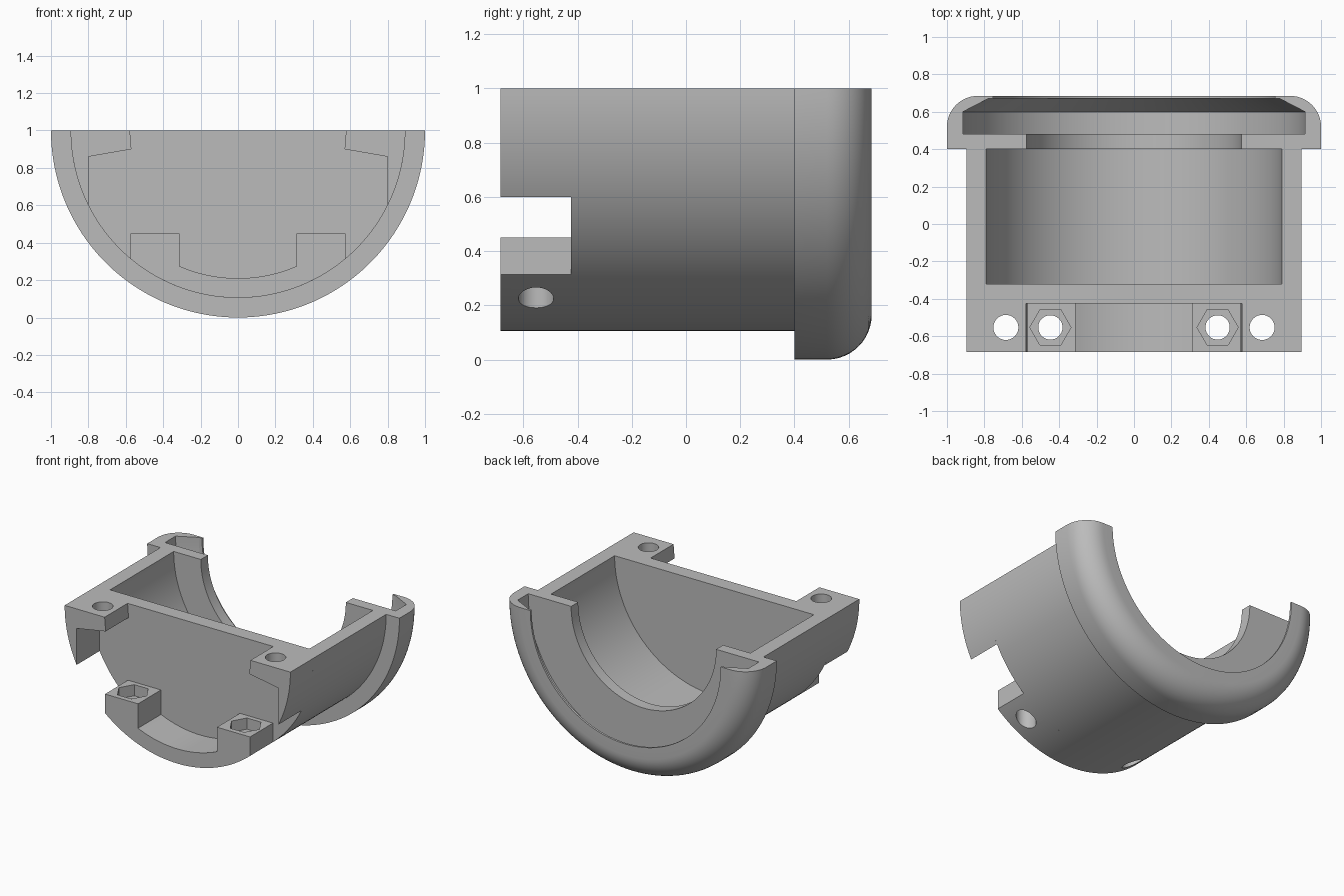
import bpy, bmesh
from math import sin, cos, pi, asin, acos, radians
from mathutils import Matrix

if "Cube" in bpy.data.objects:
    bpy.data.objects.remove(bpy.data.objects["Cube"], do_unlink=True)

grey = bpy.data.materials.new("Plain grey")
grey.use_nodes = True
colour = (0.5, 0.5, 0.5, 1)
grey.diffuse_color = colour
grey.node_tree.nodes["Principled BSDF"].inputs["Base Color"].default_value = colour

OUTER, INNER = 0.895, 0.79       # barrel radii
FRONT, WALL = -0.685, -0.425     # front end, front face of bulkhead
BOLT_Y = -0.553


def make(name, bm):
    bmesh.ops.recalc_face_normals(bm, faces=bm.faces)
    mesh = bpy.data.meshes.new(name)
    bm.to_mesh(mesh)
    bm.free()
    mesh.materials.append(grey)
    obj = bpy.data.objects.new(name, mesh)
    bpy.context.collection.objects.link(obj)
    return obj


def smooth(obj):
    bpy.ops.object.select_all(action='DESELECT')
    obj.select_set(True)
    bpy.context.view_layer.objects.active = obj
    bpy.ops.object.shade_smooth_by_angle(angle=radians(25))


def arc(r, a0, a1, n):
    """Points on a circle about the barrel axis; angle runs from +x downwards."""
    steps = [a0 + (a1 - a0) * i / n for i in range(n + 1)]
    return [(r * cos(a), 1 - r * sin(a)) for a in steps]


def half_lathe(name, profile, n=96):
    """Turn a closed (radius, y) profile half way round the barrel axis."""
    bm = bmesh.new()
    rings = []
    for i in range(n + 1):
        a = pi * i / n
        rings.append([bm.verts.new((r * cos(a), y, 1 - r * sin(a))) for r, y in profile])
    for a, b in zip(rings, rings[1:]):
        for j in range(len(profile) - 1):
            bm.faces.new((a[j], a[j + 1], b[j + 1], b[j]))
    bm.faces.new(rings[0])
    bm.faces.new(rings[-1])
    bmesh.ops.remove_doubles(bm, verts=bm.verts, dist=1e-5)
    return make(name, bm)


def extrude(name, outline):
    """Extrude an (x, z) outline from the front end back to the bulkhead."""
    bm = bmesh.new()
    face = bm.faces.new([bm.verts.new((x, FRONT, z)) for x, z in outline])
    out = bmesh.ops.extrude_face_region(bm, geom=[face], use_keep_orig=True)
    moved = [v for v in out["geom"] if isinstance(v, bmesh.types.BMVert)]
    bmesh.ops.translate(bm, verts=moved, vec=(0, WALL - FRONT, 0))
    return make(name, bm)


def drill(obj, x, radius, z0, z1, sides=32):
    """Cut an upright round or hexagonal hole and discard the cutter."""
    bm = bmesh.new()
    place = Matrix.Translation((x, BOLT_Y, (z0 + z1) / 2))
    bmesh.ops.create_cone(bm, cap_ends=True, segments=sides, radius1=radius,
                          radius2=radius, depth=z1 - z0,
                          matrix=place @ Matrix.Rotation(pi / 2, 4, 'Z'))
    cutter = make("hole_cutter", bm)
    cutter.hide_render = True
    mod = obj.modifiers.new("hole", 'BOOLEAN')
    mod.operation, mod.solver, mod.object = 'DIFFERENCE', 'EXACT', cutter
    bpy.context.view_layer.update()
    result = bpy.data.meshes.new_from_object(
        obj.evaluated_get(bpy.context.evaluated_depsgraph_get()))
    obj.modifiers.clear()
    obj.data = result
    bpy.data.objects.remove(cutter, do_unlink=True)


# Half shell: bulkhead, chamber, inner flange, grooved and rounded rim
fillet = 0.165
rounded = [(1 - fillet + fillet * cos(t), 0.685 - fillet + fillet * sin(t))
           for t in (pi / 2 * i / 12 for i in range(13))]
shell_profile = [(0, WALL), (OUTER, WALL), (OUTER, 0.4), (1, 0.4)] + rounded + [
    (0.755, 0.685), (0.755, 0.67), (0.78, 0.67), (0.915, 0.6), (0.915, 0.48),
    (0.575, 0.48), (0.575, 0.4), (INNER, 0.4), (INNER, -0.32), (0, -0.32)]
smooth(half_lathe("half_shell", shell_profile))

# Upper bolt ears, one each side
for side, name in ((1, "left_ear"), (-1, "right_ear")):
    outline = [(0.578, 1), (0.57, 0.9), (0.8, 0.86)] + arc(OUTER, acos(0.8 / OUTER), 0, 16)
    ear = extrude(name, [(side * x, z) for x, z in outline])
    drill(ear, side * 0.685, 0.067, 0.7, 1.1)
    smooth(ear)

# Lower cradle with two nut posts
post_in, post_out, post_top = 0.313, 0.575, 0.45
a_in, a_out = acos(post_in / INNER), acos(post_out / OUTER)
cradle_outline = ([(-post_out, post_top), (-post_in, post_top)]
                  + arc(INNER, pi - a_in, a_in, 24)
                  + [(post_in, post_top), (post_out, post_top)]
                  + arc(OUTER, a_out, pi - a_out, 40))
cradle = extrude("lower_cradle", cradle_outline)
for side in (1, -1):
    drill(cradle, side * 0.447, 0.065, -0.1, 0.6)
    bolt_face = post_top - 0.08
    drill(cradle, side * 0.447, 0.11, bolt_face, 0.6, sides=6)
smooth(cradle)
